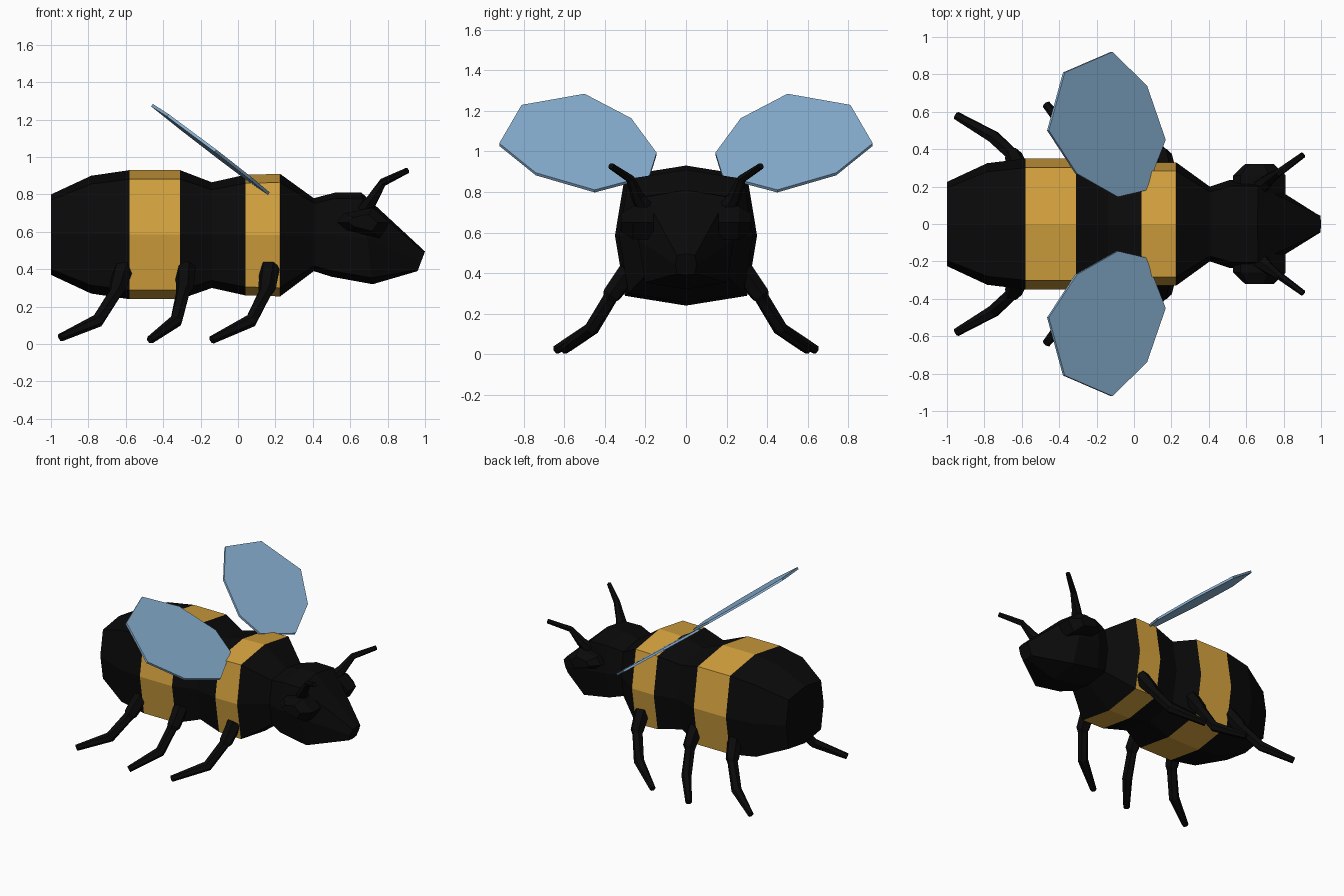
import bpy, bmesh, math
from mathutils import Vector

if "Cube" in bpy.data.objects:
    bpy.data.objects.remove(bpy.data.objects["Cube"])


def material(name, color):
    m = bpy.data.materials.new(name)
    m.diffuse_color = (*color, 1)
    m.use_nodes = True
    m.node_tree.nodes["Principled BSDF"].inputs["Base Color"].default_value = m.diffuse_color
    return m


BLACK = material("black", (0.003, 0.003, 0.003))
YELLOW = material("yellow", (0.68, 0.37, 0.05))
BLUE = material("wing_blue", (0.25, 0.44, 0.65))


def loft(name, rings, mats, stripes=()):
    """Skin a list of equal-sized rings, cap both ends; stripes use slot 1."""
    bm = bmesh.new()
    rows = [[bm.verts.new(p) for p in ring] for ring in rings]
    n = len(rows[0])
    for i in range(len(rows) - 1):
        for j in range(n):
            k = (j + 1) % n
            f = bm.faces.new((rows[i][j], rows[i][k], rows[i + 1][k], rows[i + 1][j]))
            f.material_index = 1 if i in stripes else 0
    bm.faces.new(rows[0])
    bm.faces.new(rows[-1])
    bmesh.ops.recalc_face_normals(bm, faces=bm.faces)
    me = bpy.data.meshes.new(name)
    bm.to_mesh(me)
    bm.free()
    for m in mats:
        me.materials.append(m)
    ob = bpy.data.objects.new(name, me)
    bpy.context.collection.objects.link(ob)
    return ob


def section(xt, zt, xb, zb, hw):
    """Boxy octagon running from its top point to its bottom point."""
    c = 0.86
    pts = [(0, 1), (c, c), (1, 0), (c, -c), (0, -1), (-c, -c), (-1, 0), (-c, c)]
    return [((xt + xb) / 2 + v * (xt - xb) / 2, u * hw,
             (zt + zb) / 2 + v * (zt - zb) / 2) for u, v in pts]


def tube(name, path, sides=6):
    """Faceted limb: path holds (x, y, z, radius)."""
    pts = [Vector(p[:3]) for p in path]
    rings = []
    for i, p in enumerate(pts):
        d = (pts[min(i + 1, len(pts) - 1)] - pts[max(i - 1, 0)]).normalized()
        a = d.cross(Vector((1, 0, 0.3))).normalized()
        b = d.cross(a)
        rings.append([p + path[i][3] * (a * math.cos(t) + b * math.sin(t))
                      for t in (2 * math.pi * (j + 0.5) / sides for j in range(sides))])
    return loft(name, rings, [BLACK])


# Body with two yellow bands: x, top, bottom, half width
BODY = [(-1, .80, .37, .225), (-.785, .90, .27, .325), (-.58, .93, .24, .35),
        (-.31, .93, .24, .35), (-.14, .865, .30, .29), (.04, .905, .26, .33),
        (.225, .91, .255, .33), (.405, .78, .39, .20)]
loft("body", [section(x, t, x, b, w) for x, t, b, w in BODY], [BLACK, YELLOW], (2, 5))

# Head tapering to a blunt snout
HEAD = [(.405, .78, .405, .39, .20), (.52, .81, .50, .36, .235),
        (.66, .81, .72, .32, .235), (1.0, .495, .96, .39, .052)]
loft("head", [section(*h) for h in HEAD], [BLACK])

# Leg: hip x, knee x, foot x, foot y
LEGS = {"front": (.17, .15, .07, -.14, .60), "middle": (-.28, -.29, -.33, -.47, .64),
        "rear": (-.61, -.65, -.75, -.95, .58)}
EYE = [(.53, .65), (.57, .70), (.72, .73), (.81, .65), (.76, .565), (.58, .61)]
WING = [(-.12, .92), (-.375, .81), (-.46, .50), (-.31, .27),
        (-.09, .145), (.06, .18), (.165, .45), (.065, .74)]

for s, side in ((1, "left"), (-1, "right")):
    # Legs
    for name, (hx, mx, kx, fx, fy) in LEGS.items():
        lift = .012 if name == "rear" else 0
        tube(f"{name}_leg_{side}", [
            (hx, s * .28, .41, .055), (mx + .005, s * .365, .295, .048),
            (mx - .005, s * .375, .275, .037), (kx, s * .465, .125, .036),
            (fx, s * fy, .022 + lift, .022)])

    # Antennae
    tube(f"antenna_{side}", [
        (.68, s * .20, .72, .045), (.715, s * .235, .77, .034),
        (.775, s * .275, .865, .022), (.905, s * .37, .928, .016)])

    # Eyes
    rings = []
    for y, k in ((.16, 1), (.26, 1), (.32, .55)):
        rings.append([(.67 + (x - .67) * k, s * y, .65 + (z - .65) * k) for x, z in EYE])
    loft(f"eye_{side}", rings, [BLACK])

    # Wings: thin tilted plates
    n = Vector((.6, 0, .8)) * .008
    flat = [Vector((x, s * y, .93 - .755 * x + .03 * (y - .5))) for x, y in WING]
    loft(f"wing_{side}", [[p - n for p in flat], [p + n for p in flat]], [BLUE])
